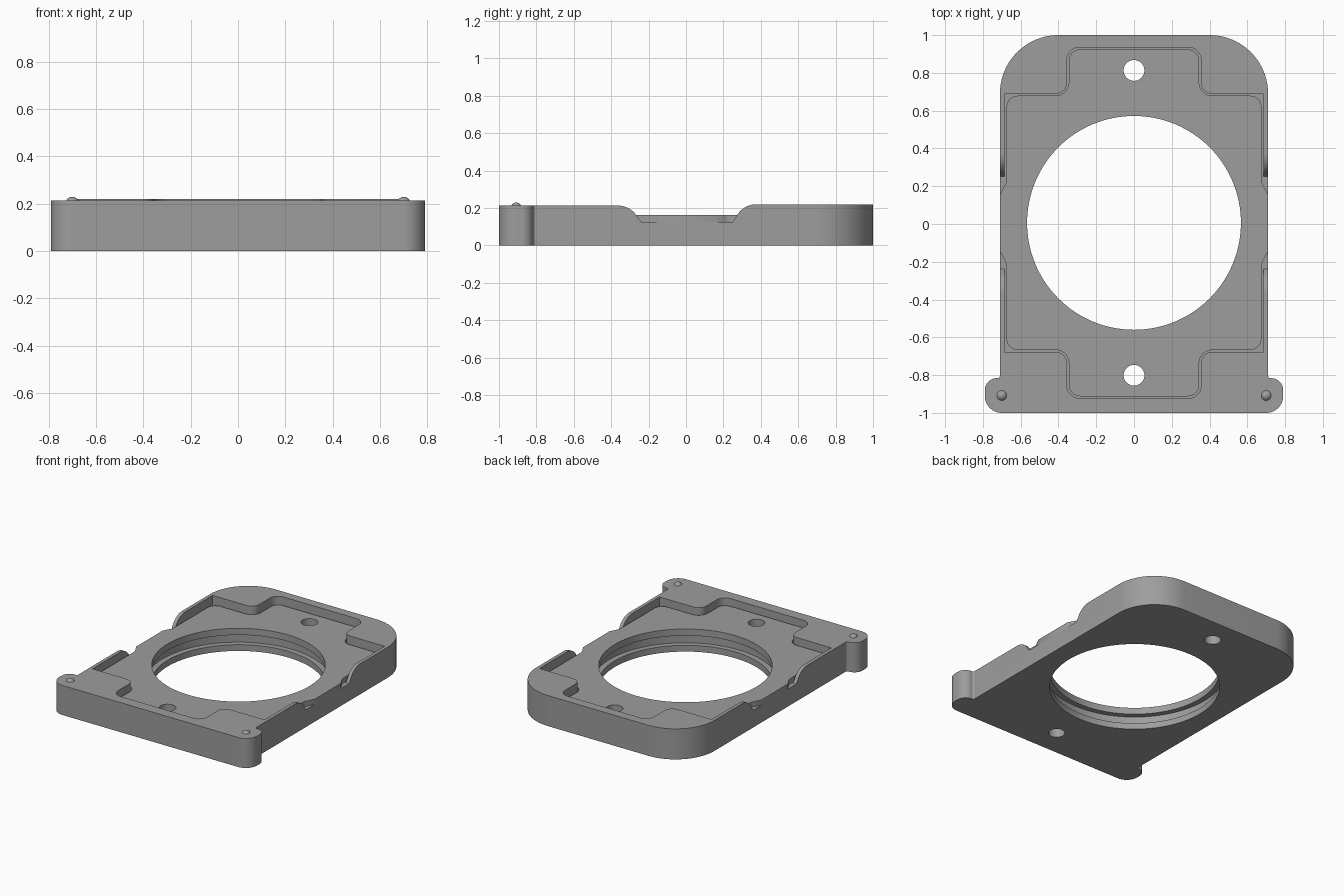
import bpy, bmesh, math
from mathutils import Vector

if "Cube" in bpy.data.objects:
    bpy.data.objects.remove(bpy.data.objects["Cube"])

grey = bpy.data.materials.new("plain grey")
grey.diffuse_color = (0.34, 0.34, 0.34, 1)
grey.use_nodes = True
grey.node_tree.nodes["Principled BSDF"].inputs["Base Color"].default_value = grey.diffuse_color
YC = 0.006  # centre of pocket and holes


def rounded(corners, seg=14):
    """Polygon outline from (x, y, radius) corners."""
    out, n = [], len(corners)
    for i, (x, y, r) in enumerate(corners):
        p = Vector((x, y))
        if r <= 0:
            out.append(p)
            continue
        a = (Vector(corners[i - 1][:2]) - p).normalized()
        b = (Vector(corners[(i + 1) % n][:2]) - p).normalized()
        half = a.angle(b) / 2
        c = p + (a + b).normalized() * (r / math.sin(half))
        t = r / math.tan(half)
        va, vb = p + a * t - c, p + b * t - c
        sweep = va.angle(vb)
        for k in range(seg + 1):
            f = k / seg
            v = (va * math.sin((1 - f) * sweep) + vb * math.sin(f * sweep)) / math.sin(sweep)
            out.append(c + v)
    return out


def mirrored(half):
    """Right half outline, listed front to back, completed on the left."""
    return half + [(-x, y, r) for x, y, r in reversed(half)]


def solid(name, pts, lo, hi, along_x=False):
    """Extrude an outline along z, or a (y, z) profile along x."""
    bm = bmesh.new()
    vs = [bm.verts.new((lo, p[0], p[1]) if along_x else (p[0], p[1], lo)) for p in pts]
    face = bm.faces.new(vs)
    ext = bmesh.ops.extrude_face_region(bm, geom=[face])
    step = Vector((hi - lo, 0, 0)) if along_x else Vector((0, 0, hi - lo))
    bmesh.ops.translate(bm, vec=step, verts=[v for v in ext["geom"] if isinstance(v, bmesh.types.BMVert)])
    bmesh.ops.recalc_face_normals(bm, faces=bm.faces)
    me = bpy.data.meshes.new(name)
    bm.to_mesh(me)
    bm.free()
    me.materials.append(grey)
    ob = bpy.data.objects.new(name, me)
    bpy.context.collection.objects.link(ob)
    return ob


def circle(cx, cy, r, n):
    return [(cx + r * math.cos(2 * math.pi * k / n), cy + r * math.sin(2 * math.pi * k / n)) for k in range(n)]


def activate(ob):
    bpy.ops.object.select_all(action="DESELECT")
    ob.select_set(True)
    bpy.context.view_layer.objects.active = ob


def cut(ob, cutters):
    activate(ob)
    for c in cutters:
        m = ob.modifiers.new("cut", "BOOLEAN")
        m.operation, m.solver, m.object = "DIFFERENCE", "EXACT", c
        bpy.ops.object.modifier_apply(modifier=m.name)


# Frame body with two front ears and large rounded back corners
body = solid("frame_body", rounded(mirrored([
    (0.79, -1, 0.09), (0.79, -0.82, 0.064), (0.71, -0.815, 0.012), (0.71, 1, 0.31)]), 20), 0, 0.22)

# Cross-shaped pocket
pocket = solid("pocket_cutter", rounded(mirrored([
    (0.355, YC - 0.928, 0.065), (0.355, YC - 0.683, 0.06), (0.685, YC - 0.683, 0),
    (0.685, YC + 0.683, 0), (0.355, YC + 0.683, 0.06), (0.355, YC + 0.928, 0.065)])), 0.125, 0.4)

# Side notch with rounded shoulders
def shoulder(sign, top):
    return [(YC + sign * (0.37 - 0.12 * math.sin(a)), top - 0.12 + 0.12 * math.cos(a))
            for a in (math.radians(61) * k / 10 for k in range(11))]

notch = solid("notch_cutter", [(YC - 0.37, 0.4)] + shoulder(-1, 0.213) + [(YC - 0.245, 0.125), (YC + 0.245, 0.125)]
              + shoulder(1, 0.22)[::-1] + [(YC + 0.37, 0.4)], -1, 1, True)

# Slightly lower front half
step = solid("front_step_cutter", [(-1, -1.2), (1, -1.2), (1, 0), (-1, 0)], 0.213, 0.5)

# Central opening, its inner groove, and two screw holes
opening = solid("opening_cutter", circle(0, YC, 0.566, 128), -0.2, 0.5)
groove = solid("groove_cutter", circle(0, YC, 0.605, 128), 0.045, 0.115)
holes = [solid("hole_cutter", circle(0, YC + s * 0.807, 0.055, 40), -0.2, 0.5) for s in (-1, 1)]

# Raised floor plate with side tabs, a small gap inside the pocket
plate = solid("floor_plate", rounded(mirrored([
    (0.345, YC - 0.918, 0.06), (0.345, YC - 0.673, 0.07), (0.675, YC - 0.673, 0.06),
    (0.675, YC - 0.215, 0.06), (0.71, YC - 0.15, 0),
    (0.71, YC + 0.15, 0), (0.675, YC + 0.215, 0.06),
    (0.675, YC + 0.673, 0.06), (0.345, YC + 0.673, 0.07), (0.345, YC + 0.918, 0.06)])), 0.125, 0.163)

cut(body, [step, notch, pocket, opening, groove] + holes)
cut(plate, [opening] + holes)
for c in [step, notch, pocket, opening, groove] + holes:
    bpy.data.objects.remove(c)

# Small domes on the ears
domes = []
for side, s in (("left", -1), ("right", 1)):
    bpy.ops.mesh.primitive_uv_sphere_add(segments=24, ring_count=12, radius=0.03, location=(s * 0.70, -0.908, 0.199))
    dome = bpy.context.object
    dome.name = side + "_ear_dome"
    dome.data.materials.append(grey)
    domes.append(dome)

for ob in [body, plate] + domes:
    activate(ob)
    bpy.ops.object.shade_smooth_by_angle(angle=math.radians(30))
